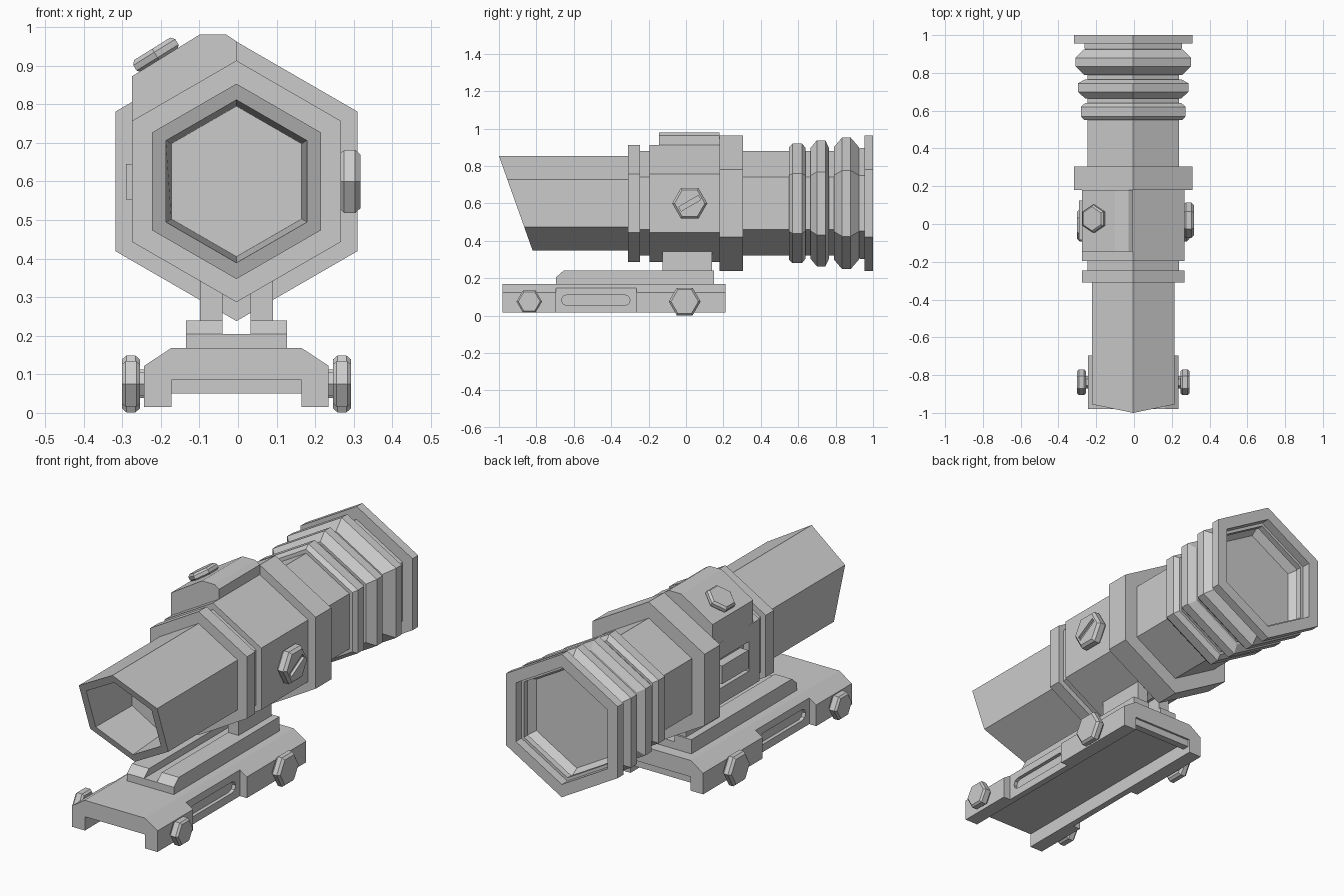
import bpy, bmesh
from math import cos, sin, pi, radians
from mathutils import Vector, Matrix

if "Cube" in bpy.data.objects:
    bpy.data.objects.remove(bpy.data.objects["Cube"])

CX, CZ = -0.004, 0.6   # centre line of the sight


def make(name, verts, faces):
    bm = bmesh.new()
    vs = [bm.verts.new(v) for v in verts]
    for f in faces:
        bm.faces.new([vs[i] for i in f])
    bmesh.ops.recalc_face_normals(bm, faces=bm.faces)
    me = bpy.data.meshes.new(name)
    bm.to_mesh(me)
    bm.free()
    ob = bpy.data.objects.new(name, me)
    bpy.context.collection.objects.link(ob)
    return ob


def hex_lathe(name, profile, origin, axis, up, slant=None):
    """Six-sided turned solid; profile is (distance along axis, corner radius)."""
    axis, up = Vector(axis).normalized(), Vector(up).normalized()
    side, verts, faces = axis.cross(up), [], []
    for i, (d, r) in enumerate(profile):
        for k in range(6):
            a = k * pi / 3
            v = Vector(origin) + axis * d + (up * cos(a) + side * sin(a)) * r
            if slant and i in slant:
                v.y += (CZ + 0.253 - v.z) * 0.356
            verts.append(v)
    n = len(profile)
    for i in range(n - 1):
        for k in range(6):
            j = (k + 1) % 6
            faces.append((i*6 + k, i*6 + j, i*6 + 6 + j, i*6 + 6 + k))
    faces += [tuple(range(6)), tuple(range(n*6 - 6, n*6))]
    return make(name, verts, faces)


def extrude(name, pts, a, b, along='y'):
    """Prism: (x, z) outline swept along y, or (y, z) outline swept along x."""
    put = (lambda p, t: (p[0], t, p[1])) if along == 'y' else (lambda p, t: (t, p[0], p[1]))
    n = len(pts)
    verts = [put(p, t) for t in (a, b) for p in pts]
    faces = [(i, (i+1) % n, (i+1) % n + n, i + n) for i in range(n)]
    return make(name, verts, faces + [tuple(range(n)), tuple(range(n, 2*n))])


def box(name, x, y, z):
    return extrude(name, [(x[0], z[0]), (x[1], z[0]), (x[1], z[1]), (x[0], z[1])], *y)


def cut(ob, cutter):
    m = ob.modifiers.new('cut', 'BOOLEAN')
    m.operation, m.object, m.solver = 'DIFFERENCE', cutter, 'EXACT'
    cutter.hide_render = True
    cutter.hide_set(True)


# Hexagonal sight tube: inside front, outside front to back, inside back
tube = hex_lathe('sight_tube', [
    (-0.6, 0.195), (-1, 0.211), (-1, 0.253), (-0.31, 0.253),
    (-0.31, 0.313), (-0.245, 0.313), (-0.245, 0.28), (-0.195, 0.28),
    (-0.195, 0.313), (0.18, 0.313), (0.18, 0.362), (0.305, 0.362), (0.305, 0.28),
    (0.55, 0.28), (0.55, 0.30), (0.57, 0.32), (0.62, 0.32), (0.64, 0.295), (0.64, 0.28),
    (0.665, 0.28), (0.665, 0.295), (0.70, 0.337), (0.745, 0.337), (0.765, 0.295), (0.765, 0.28),
    (0.79, 0.28), (0.79, 0.30), (0.835, 0.352), (0.88, 0.352), (0.925, 0.30), (0.925, 0.28),
    (0.955, 0.28), (0.955, 0.362), (1, 0.362), (1, 0.297), (0.93, 0.297), (0.88, 0.26)],
    (CX, 0, CZ), (0, 1, 0), (0, 0, 1), slant=(1, 2))
cut(tube, box('window_cutter', (-0.32, -0.245), (-0.11, 0.15), (0.525, 0.675)))

# Raised panel inside the left window
box('window_button', (-0.29, -0.24), (-0.085, 0.125), (0.553, 0.645))

# Turret housing on the upper left
extrude('turret_housing', [(-0.275, 0.74), (-0.275, 0.872), (-0.1, 0.98), (-0.03, 0.98),
                           (CX, 0.963), (CX, 0.905)], -0.145, 0.18)


def bolt(name, origin, axis, r, h):
    c = r * 0.14
    return hex_lathe(name, [(0, r - c), (c, r), (h - c, r), (h, r - c)], origin, axis, (0, 1, 0))


# Adjustment screws
bolt('turret_screw', (-0.203, 0.028, 0.912), (-0.53, 0, 0.85), 0.074, 0.037)
side_screw = bolt('side_screw', (0.262, 0.02, 0.6), (1, 0, 0), 0.094, 0.055)
slot = box('screw_slot_cutter', (-0.015, 0.03), (-0.06, 0.06), (-0.013, 0.013))
slot.matrix_world = Matrix.Translation((0.318, 0.02, 0.6)) @ Matrix.Rotation(radians(30), 4, 'X')
cut(side_screw, slot)

# Clamp base with open channel below
half = [(0.168, 0.085), (0.168, 0.015), (0.239, 0.015), (0.239, 0.122), (0.169, 0.168)]
base = extrude('clamp_base', [(CX + x, z) for x, z in half] +
               [(CX - x, z) for x, z in reversed(half)], -0.98, 0.21)
box('channel_end_wall', (CX - 0.168, CX + 0.168), (0.165, 0.2), (0.05, 0.09))

# Stadium outline for the side slots
stadium = []
for cy, start in ((-0.327, -90), (-0.638, 90)):
    for k in range(5):
        a = radians(start + 45 * k)
        stadium.append((cy + 0.028 * cos(a), 0.082 + 0.028 * sin(a)))

for s, side in ((1, 'right'), (-1, 'left')):
    X = lambda x: CX + s * x
    # Side recess and slot in the base
    cut(base, box(side + '_recess_cutter', (X(0.2), X(0.3)), (-0.695, -0.265), (-0.05, 0.2)))
    cut(base, extrude(side + '_slot_cutter', stadium, X(0.182), X(0.25), 'x'))
    # Clamp bolts with shanks
    for n, y, r in (('front', -0.838, 0.068), ('rear', -0.007, 0.085)):
        hex_lathe(f'{side}_{n}_shank', [(0, r * 0.5), (0.03, r * 0.5)],
                  (X(0.225), y, 0.075), (s, 0, 0), (0, 1, 0))
        bolt(f'{side}_{n}_bolt', (X(0.25), y, 0.075), (s, 0, 0), r, 0.047)
    # Upper rail with sloped nose, and riser post
    extrude(side + '_rail', [(-0.695, 0.16), (-0.695, 0.205), (-0.655, 0.24), (0.15, 0.24),
                             (0.15, 0.16)], X(0.036), X(0.131), 'x')
    extrude(side + '_riser', [(X(0.036), 0.23), (X(0.095), 0.23), (X(0.095), 0.36),
                              (X(0.036), 0.33)], -0.125, 0.14)
# Floor between the rails
box('rail_floor', (CX - 0.036, CX + 0.036), (-0.695, 0.15), (0.16, 0.205))
